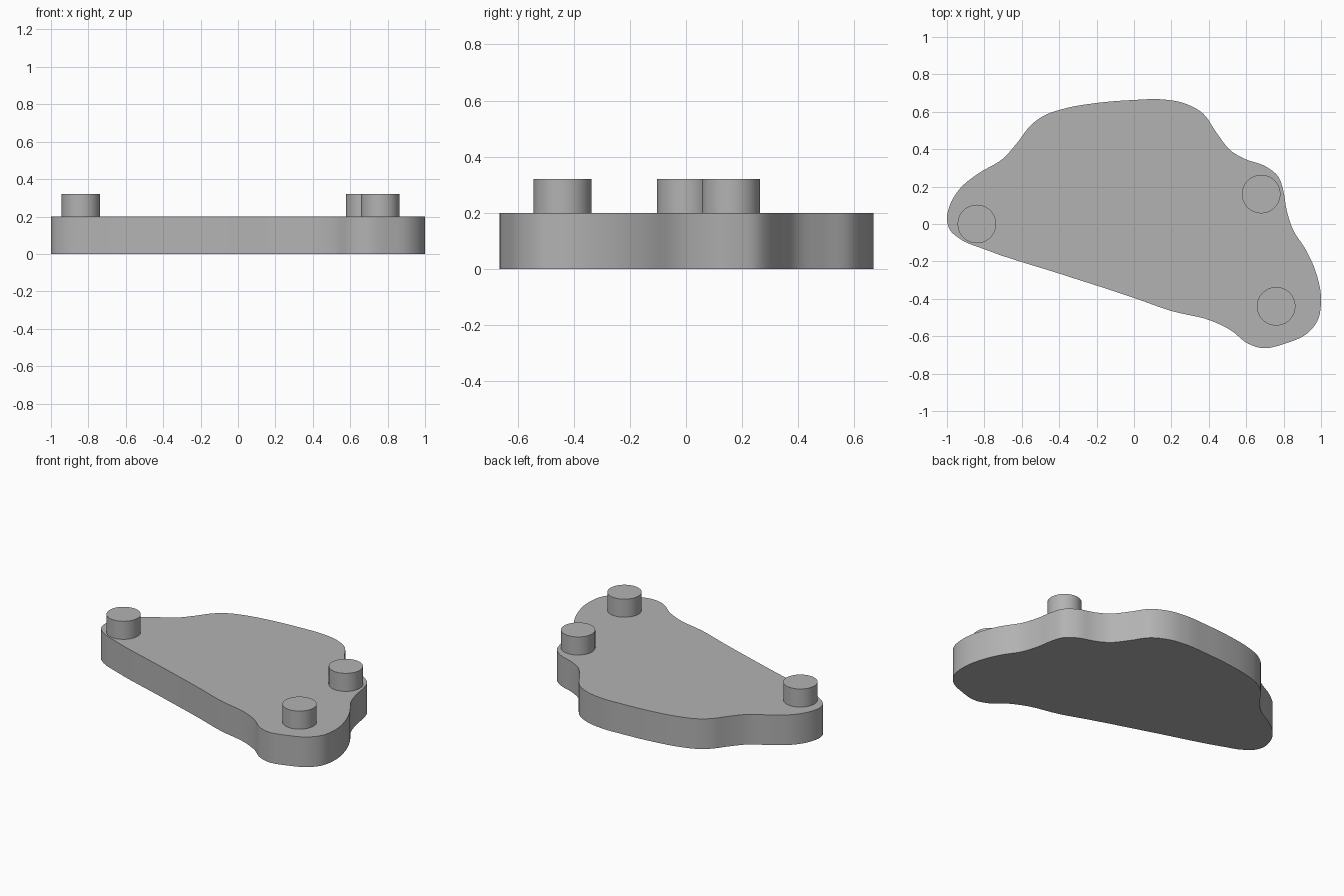
import bpy
import bmesh
from mathutils import Vector

if "Cube" in bpy.data.objects:
    bpy.data.objects.remove(bpy.data.objects["Cube"])

grey = bpy.data.materials.new("plain grey")
grey.diffuse_color = (0.45, 0.45, 0.45, 1)
grey.use_nodes = True
grey.node_tree.nodes["Principled BSDF"].inputs["Base Color"].default_value = grey.diffuse_color

BASE_TOP, PEG_TOP, PEG_RADIUS = 0.20, 0.32, 0.103

# Freeform outline of the base plate, clockwise from the left tip
OUTLINE = [
    (-1, 0.02), (-0.985, 0.1), (-0.93, 0.19), (-0.84, 0.265), (-0.70, 0.35),
    (-0.62, 0.44), (-0.55, 0.53), (-0.48, 0.58), (-0.38, 0.615), (-0.2, 0.647),
    (0, 0.663), (0.14, 0.667), (0.27, 0.645), (0.37, 0.59), (0.44, 0.49),
    (0.52, 0.39), (0.60, 0.345), (0.70, 0.31), (0.77, 0.255), (0.80, 0.17),
    (0.815, 0.08), (0.85, -0.03), (0.92, -0.14), (0.97, -0.25), (1, -0.42),
    (0.98, -0.52), (0.92, -0.59), (0.82, -0.635), (0.68, -0.663), (0.61, -0.64),
    (0.52, -0.57), (0.42, -0.52), (0.2, -0.465), (0, -0.395), (-0.4, -0.265),
    (-0.8, -0.135), (-0.93, -0.08), (-0.985, -0.03),
]


def smooth_loop(points, steps=5):
    """Closed spline through the points, with tangents scaled to spacing."""
    pts = [Vector(p) for p in points]
    n = len(pts)
    tangents = []
    for i in range(n):
        a, b, c = pts[i - 1], pts[i], pts[(i + 1) % n]
        d0, d1 = (b - a).length, (c - b).length
        tangents.append(((b - a) * d1 / d0 + (c - b) * d0 / d1) / (d0 + d1))
    result = []
    for i in range(n):
        p, q = pts[i], pts[(i + 1) % n]
        d = (q - p).length
        m0, m1 = tangents[i] * d, tangents[(i + 1) % n] * d
        for s in range(steps):
            t = s / steps
            result.append(p * (2*t**3 - 3*t**2 + 1) + m0 * (t**3 - 2*t**2 + t)
                          + q * (3*t**2 - 2*t**3) + m1 * (t**3 - t**2))
    return result


def finish(obj):
    obj.data.materials.append(grey)
    bpy.ops.object.select_all(action='DESELECT')
    obj.select_set(True)
    bpy.context.view_layer.objects.active = obj
    bpy.ops.object.shade_smooth_by_angle()


# Base plate: extruded outline
bm = bmesh.new()
face = bm.faces.new([bm.verts.new((p.x, p.y, 0)) for p in smooth_loop(OUTLINE)])
ext = bmesh.ops.extrude_face_region(bm, geom=[face])
top = [v for v in ext["geom"] if isinstance(v, bmesh.types.BMVert)]
bmesh.ops.translate(bm, verts=top, vec=(0, 0, BASE_TOP))
bmesh.ops.recalc_face_normals(bm, faces=bm.faces)
mesh = bpy.data.meshes.new("base_plate")
bm.to_mesh(mesh)
bm.free()
base = bpy.data.objects.new("base_plate", mesh)
bpy.context.collection.objects.link(base)
finish(base)

# Three round pegs standing on the plate
for name, x, y in (("left_peg", -0.84, 0.0),
                   ("back_right_peg", 0.68, 0.16),
                   ("front_right_peg", 0.76, -0.44)):
    bpy.ops.mesh.primitive_cylinder_add(
        vertices=64, radius=PEG_RADIUS, depth=PEG_TOP - BASE_TOP,
        location=(x, y, (PEG_TOP + BASE_TOP) / 2))
    peg = bpy.context.object
    peg.name = name
    finish(peg)
